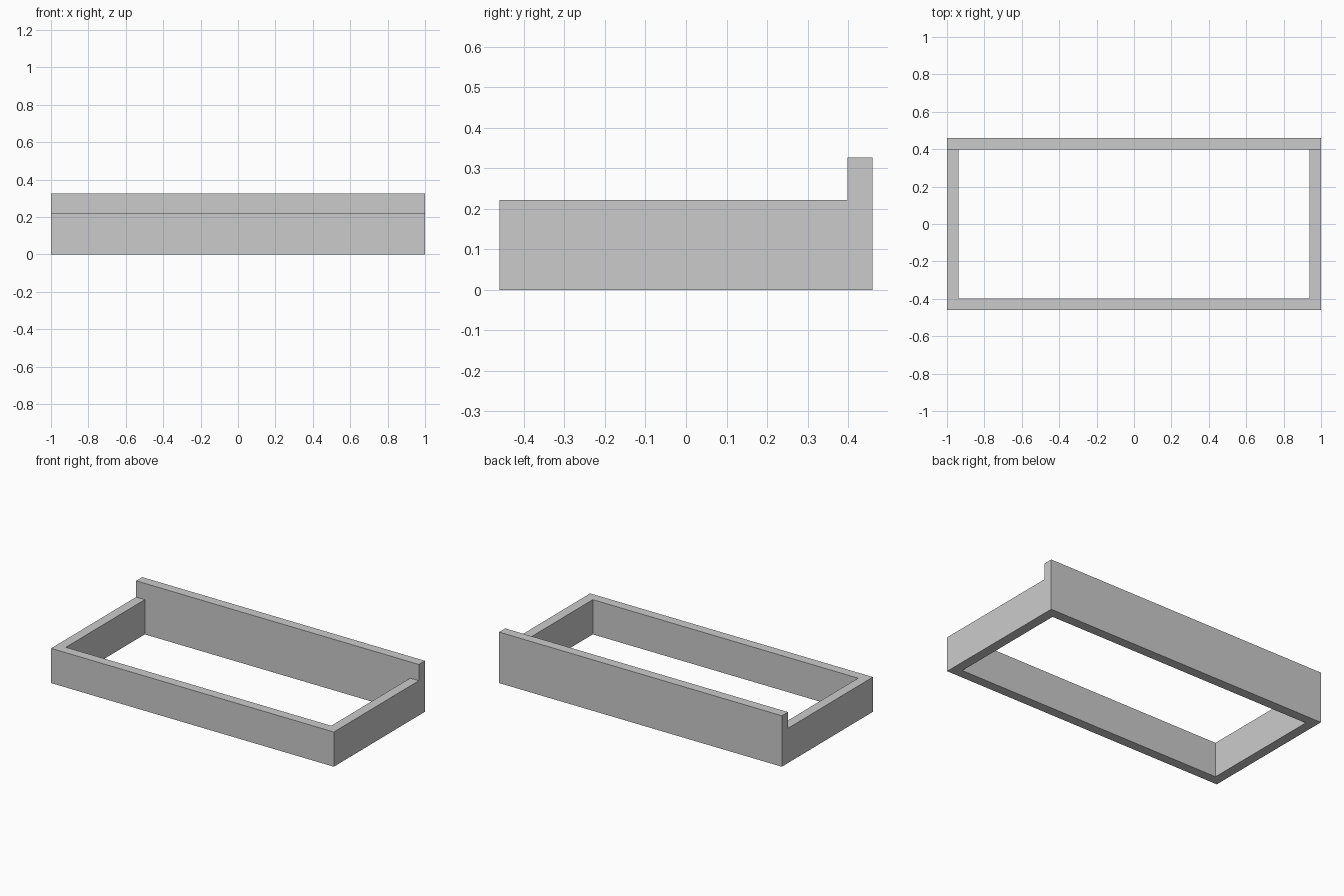
import bpy, bmesh

if "Cube" in bpy.data.objects:
    bpy.data.objects.remove(bpy.data.objects["Cube"])

HALF_X, HALF_Y = 1.0, 0.46
WALL = 0.0615
LOW, HIGH = 0.222, 0.326


def raise_faces(bm, faces, height, keep):
    """Extrude faces straight up and return the new top faces."""
    out = bmesh.ops.extrude_face_region(bm, geom=faces, use_keep_orig=keep)["geom"]
    verts = [g for g in out if isinstance(g, bmesh.types.BMVert)]
    bmesh.ops.translate(bm, vec=(0, 0, height), verts=verts)
    return [g for g in out if isinstance(g, bmesh.types.BMFace)]


bm = bmesh.new()

# Open rectangular footprint: a 3 x 3 grid without its middle cell
xs = (-HALF_X, -HALF_X + WALL, HALF_X - WALL, HALF_X)
ys = (-HALF_Y, -HALF_Y + WALL, HALF_Y - WALL, HALF_Y)
grid = [[bm.verts.new((x, y, 0)) for x in xs] for y in ys]
base = []
for j in range(3):
    for i in range(3):
        if (i, j) != (1, 1):
            base.append(bm.faces.new((grid[j][i], grid[j][i + 1],
                                      grid[j + 1][i + 1], grid[j + 1][i])))
bmesh.ops.delete(bm, geom=[v for v in bm.verts if not v.link_faces], context='VERTS')

# Low walls all round
raise_faces(bm, base, LOW, True)

# Taller back wall
bm.faces.ensure_lookup_table()
back = [f for f in bm.faces
        if all(v.co.z > LOW - 1e-4 and v.co.y > HALF_Y - WALL - 1e-4 for v in f.verts)]
raise_faces(bm, back, HIGH - LOW, False)

bmesh.ops.recalc_face_normals(bm, faces=bm.faces[:])
mesh = bpy.data.meshes.new("tray_frame")
bm.to_mesh(mesh)
bm.free()
bpy.context.collection.objects.link(bpy.data.objects.new("tray_frame", mesh))
